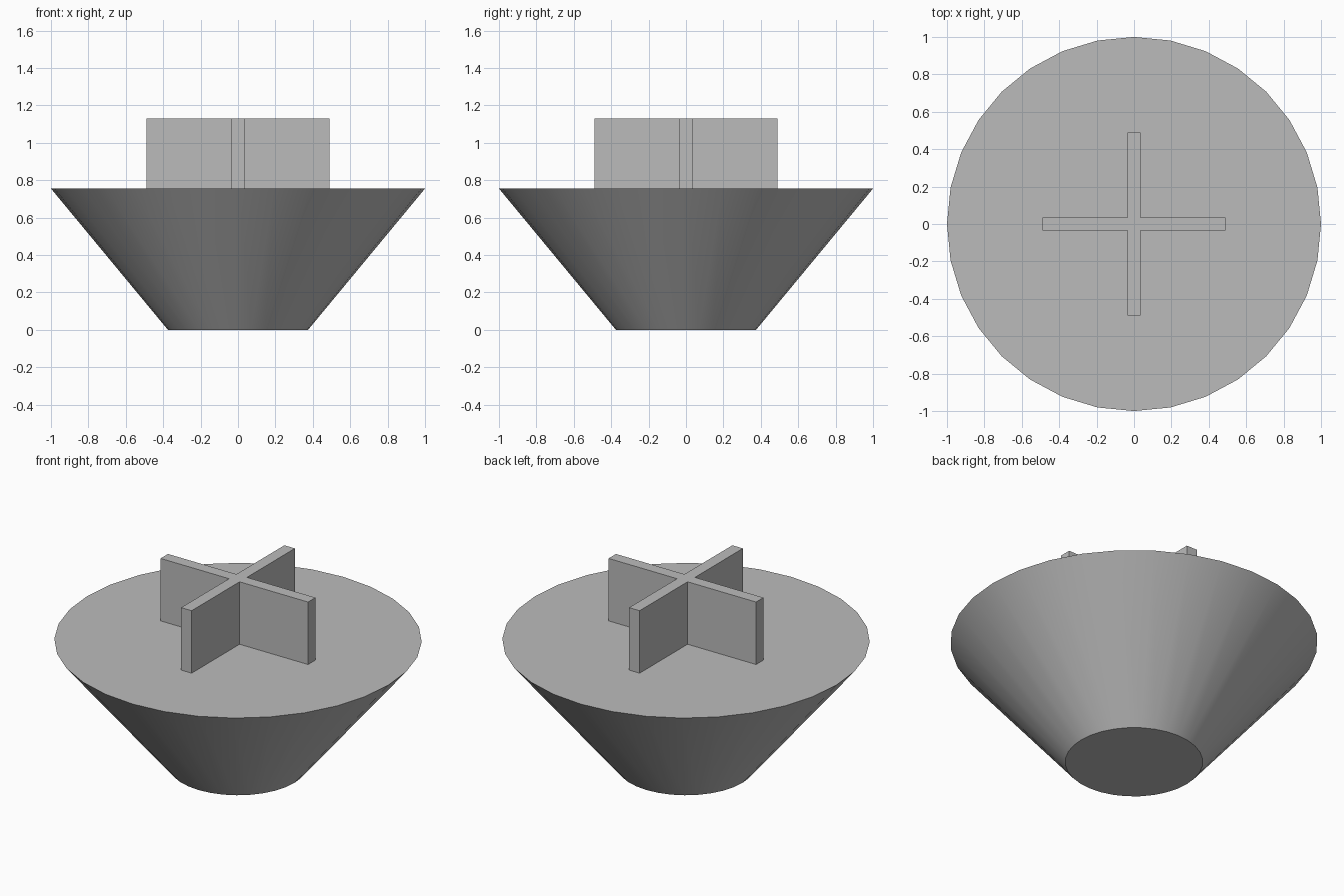
import bpy
import bmesh
from math import radians
from mathutils import Matrix, Vector

cube = bpy.data.objects.get("Cube")
if cube:
    bpy.data.objects.remove(cube, do_unlink=True)

RIM_Z = 0.755      # height of the flat top of the cone
TOP_Z = 1.13       # top of the fins
REACH = 0.49       # fin length from the centre
HALF = 0.035       # half the fin thickness

grey = bpy.data.materials.new("plain grey")
grey.use_nodes = True
colour = (0.5, 0.5, 0.5, 1)
grey.diffuse_color = colour
grey.node_tree.nodes["Principled BSDF"].inputs["Base Color"].default_value = colour


def add_object(name, bm):
    bmesh.ops.recalc_face_normals(bm, faces=bm.faces)
    mesh = bpy.data.meshes.new(name)
    bm.to_mesh(mesh)
    bm.free()
    mesh.materials.append(grey)
    obj = bpy.data.objects.new(name, mesh)
    bpy.context.collection.objects.link(obj)
    return obj


# Tapered body, wide at the top
bpy.ops.mesh.primitive_cone_add(vertices=32, radius1=0.375, radius2=1,
                                depth=RIM_Z, location=(0, 0, RIM_Z / 2))
body = bpy.context.object
body.name = "tapered_body"
body.data.materials.append(grey)
bpy.ops.object.shade_smooth_by_angle(angle=radians(30))

# Cross-shaped fins: one arm outline turned four times, then raised
bm = bmesh.new()
arm = [(REACH, -HALF), (REACH, HALF), (HALF, HALF)]
outline = []
for quarter in range(4):
    turn = Matrix.Rotation(radians(90 * quarter), 3, "Z")
    outline += [bm.verts.new(turn @ Vector((x, y, RIM_Z))) for x, y in arm]
base = bm.faces.new(outline)
raised = bmesh.ops.extrude_face_region(bm, geom=[base], use_keep_orig=True)
top = [v for v in raised["geom"] if isinstance(v, bmesh.types.BMVert)]
bmesh.ops.translate(bm, verts=top, vec=(0, 0, TOP_Z - RIM_Z))
add_object("cross_fins", bm)
